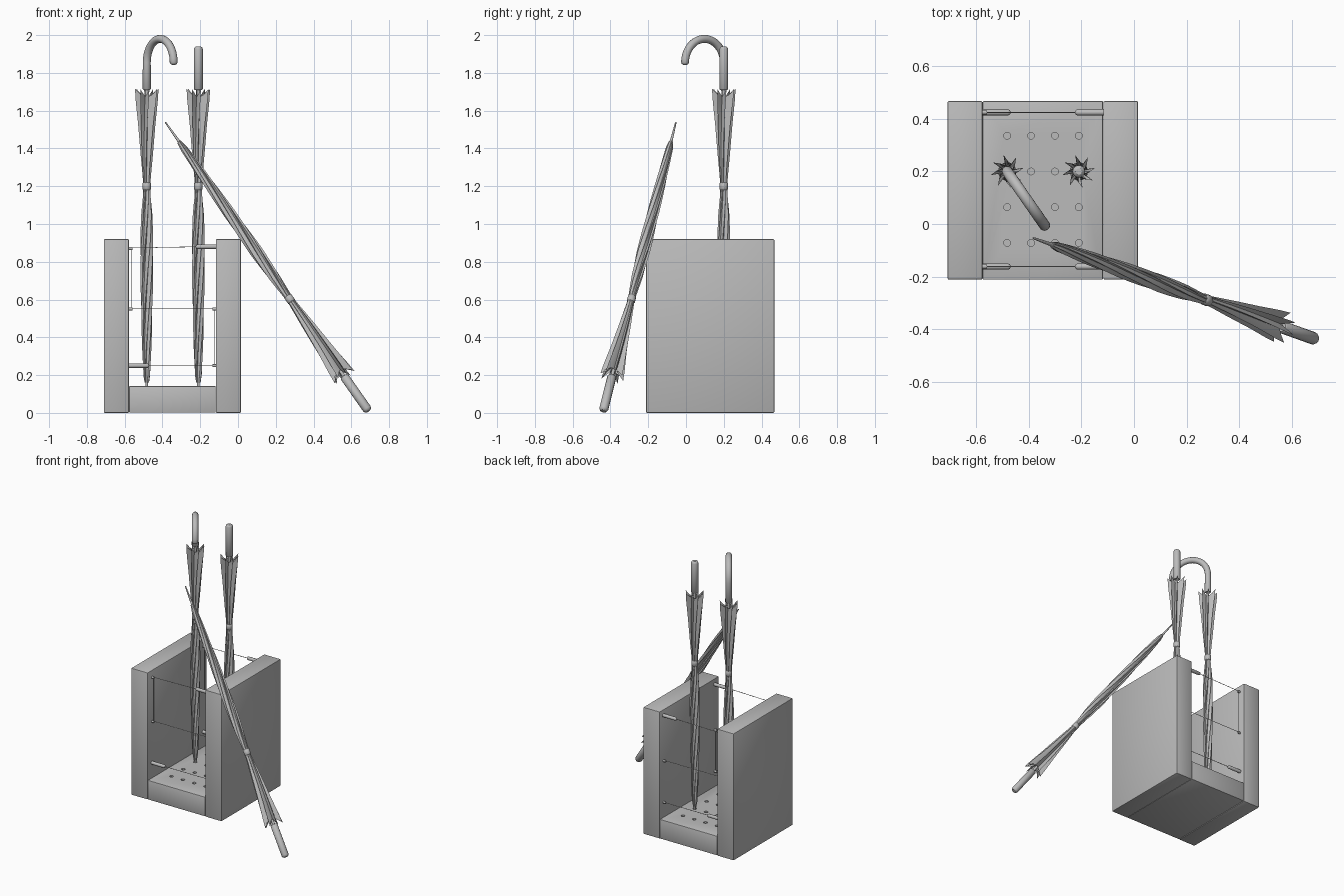
import bpy, bmesh, math
from mathutils import Vector, Matrix

if "Cube" in bpy.data.objects:
    bpy.data.objects.remove(bpy.data.objects["Cube"])

grey = bpy.data.materials.new("grey")
grey.diffuse_color = (0.5, 0.5, 0.5, 1)
grey.use_nodes = True
grey.node_tree.nodes["Principled BSDF"].inputs["Base Color"].default_value = grey.diffuse_color


def finish(ob, angle=35):
    ob.data.materials.clear()
    ob.data.materials.append(grey)
    bpy.ops.object.select_all(action='DESELECT')
    ob.select_set(True)
    bpy.context.view_layer.objects.active = ob
    bpy.ops.object.shade_smooth_by_angle(angle=math.radians(angle))
    return ob


def from_bmesh(name, bm):
    bmesh.ops.recalc_face_normals(bm, faces=bm.faces[:])
    me = bpy.data.meshes.new(name)
    bm.to_mesh(me)
    bm.free()
    ob = bpy.data.objects.new(name, me)
    bpy.context.collection.objects.link(ob)
    return ob


def box(name, x0, x1, y0, y1, z0, z1, bevel=0.006):
    bm = bmesh.new()
    bmesh.ops.create_cube(bm, size=1)
    for v in bm.verts:
        v.co = Vector(((x0 + x1) / 2 + v.co.x * (x1 - x0),
                       (y0 + y1) / 2 + v.co.y * (y1 - y0),
                       (z0 + z1) / 2 + v.co.z * (z1 - z0)))
    bmesh.ops.bevel(bm, geom=bm.edges[:], offset=bevel, segments=2,
                    profile=0.5, affect='EDGES')
    return finish(from_bmesh(name, bm))


def tube(name, points, radii, res=4, place=Matrix()):
    """Round tube through points, one radius per point."""
    cu = bpy.data.curves.new(name, 'CURVE')
    cu.dimensions = '3D'
    cu.bevel_depth = 1.0
    cu.bevel_resolution = res
    cu.use_fill_caps = True
    sp = cu.splines.new('POLY')
    sp.points.add(len(points) - 1)
    for p, co, r in zip(sp.points, points, radii):
        p.co = (*co, 1)
        p.radius = r
    ob = bpy.data.objects.new(name, cu)
    bpy.context.collection.objects.link(ob)
    ob.matrix_world = place
    bpy.ops.object.select_all(action='DESELECT')
    ob.select_set(True)
    bpy.context.view_layer.objects.active = ob
    bpy.ops.object.convert(target='MESH')
    return finish(bpy.context.view_layer.objects.active, 50)


# Stand: two tall side panels and a low base between them
Y0, Y1 = -0.212, 0.468
box("left_panel", -0.71, -0.577, Y0, Y1, 0, 0.92)
box("right_panel", -0.117, 0.016, Y0, Y1, 0, 0.92)
base = box("base", -0.576, -0.118, Y0, Y1, 0.002, 0.142, 0.004)

# Grid of drip holes in the base
bm = bmesh.new()
for i in range(4):
    for j in range(4):
        bmesh.ops.create_cone(
            bm, cap_ends=True, segments=12, radius1=0.013, radius2=0.013, depth=0.16,
            matrix=Matrix.Translation((-0.483 + i * 0.091, -0.072 + j * 0.136, 0.105)))
cutter = from_bmesh("hole_cutter", bm)
cutter.hide_render = True
mod = base.modifiers.new("holes", 'BOOLEAN')
mod.operation = 'DIFFERENCE'
mod.solver = 'EXACT'
mod.object = cutter
bpy.context.view_layer.objects.active = base
bpy.ops.object.modifier_apply(modifier="holes")
bpy.data.objects.remove(cutter)
finish(base)

# Pegs, small eyelets and zig-zag cords at the front and back of the stand
L, R = -0.577, -0.117
for tag, y in (("front", -0.162), ("back", 0.425)):
    for side, x, d, z in (("left", L, 1, 0.25), ("right", R, -1, 0.88)):
        xs = [x - d * 0.01, x + d * 0.097, x + d * 0.104, x + d * 0.107]
        tube(f"{tag}_{side}_peg", [(a, y, z) for a in xs], [0.012, 0.012, 0.009, 0.004])
    for k, (x, d, z) in enumerate(((L, 1, 0.87), (L, 1, 0.55), (R, -1, 0.55), (R, -1, 0.25))):
        tube(f"{tag}_eyelet_{k}", [(x - d * 0.005, y, z), (x + d * 0.018, y, z)],
             [0.008, 0.008], 2)
    path = [(R - 0.09, y, 0.88), (L + 0.014, y, 0.873), (L + 0.014, y, 0.555),
            (R - 0.008, y, 0.555), (R - 0.008, y, 0.25), (L + 0.1, y, 0.25)]
    tube(f"{tag}_cord", path, [0.002] * 6, 1)

# Furled umbrella in local space: ferrule at z = 0, handle end at z = 1.91
RIBS = 8
PROFILE = [  # height, outer radius, valley radius ratio
    (0.13, 0.012, 0.8), (0.17, 0.019, 0.75), (0.35, 0.026, 0.72), (0.60, 0.032, 0.7),
    (0.85, 0.035, 0.68), (1.02, 0.030, 0.7), (1.13, 0.021, 0.78), (1.17, 0.019, 0.8),
    (1.21, 0.021, 0.78), (1.33, 0.032, 0.65), (1.50, 0.046, 0.5), (1.665, 0.064, 0.33)]


def sample(h):
    for a, b in zip(PROFILE, PROFILE[1:]):
        if h <= b[0] + 1e-6:
            t = (h - a[0]) / (b[0] - a[0])
            return a[1] + (b[1] - a[1]) * t, a[2] + (b[2] - a[2]) * t
    return PROFILE[-1][1:]


def canopy(name, place):
    bm = bmesh.new()
    rings = []
    steps = 36
    for s in range(steps + 1):
        h = 0.13 + (1.665 - 0.13) * s / steps
        r, v = sample(h)
        twist = 2.6 * min(h, 1.17) + 0.9 * max(h - 1.17, 0)
        ring = []
        for k in range(RIBS):
            a = k * math.tau / RIBS + twist
            # each pleat leans over the next one like a pinwheel
            for da, q in ((0.0, v), (0.42, v + (1 - v) * 0.5), (0.66, 1.0)):
                z = h
                if s == steps:  # scalloped rim with raised rib tips
                    z += 0.02 if q == 1.0 else -0.03 * (1 - q)
                ring.append(bm.verts.new((q * r * math.cos(a + da),
                                          q * r * math.sin(a + da), z)))
        rings.append(ring)
    n = RIBS * 3
    for lo, hi in zip(rings, rings[1:]):
        for i in range(n):
            j = (i + 1) % n
            bm.faces.new((lo[i], lo[j], hi[j], hi[i]))
    bm.faces.new(rings[0])
    # fabric gathered inwards to the shaft below the rim
    tip = bm.verts.new((0, 0, 1.58))
    for i in range(n):
        bm.faces.new((rings[-1][i], rings[-1][(i + 1) % n], tip))
    ob = from_bmesh(name, bm)
    ob.matrix_world = place
    finish(ob, 30)


def umbrella(tag, place, hook=None):
    canopy(f"{tag}_canopy", place)
    tube(f"{tag}_ferrule", [(0, 0, 0), (0, 0, 0.005), (0, 0, 0.15)],
         [0.002, 0.004, 0.008], 3, place)
    tube(f"{tag}_shaft", [(0, 0, 1.5), (0, 0, 1.70)], [0.009, 0.009], 3, place)
    tube(f"{tag}_tie", [(0, 0, 1.15), (0, 0, 1.154), (0, 0, 1.186), (0, 0, 1.19)],
         [0.018, 0.022, 0.022, 0.018], 4, place)
    start = [(0, 0, 1.68), (0, 0, 1.685)]
    if hook is None:  # straight grip
        pts = start + [(0, 0, 1.895), (0, 0, 1.905), (0, 0, 1.91)]
        rad = [0.019, 0.024, 0.024, 0.020, 0.012]
    else:  # crook grip bending along the hook direction
        c, cz = 0.125, 1.825
        arc = [(c - c * math.cos(t), cz + c * math.sin(t))
               for t in (math.pi * i / 20 for i in range(21))]
        arc += [(2 * c, cz - 0.008), (2 * c, cz - 0.012)]
        pts = start + [(hook.x * d, hook.y * d, z) for d, z in arc]
        rad = [0.017, 0.022] + [0.021] * 21 + [0.017, 0.010]
    tube(f"{tag}_handle", pts, rad, 5, place)


# Two umbrellas standing in the holes, one leaning on the outside
umbrella("crook_umbrella", Matrix.Translation((-0.483, 0.2, 0.03)),
         Vector((0.57, -0.82)))
umbrella("straight_umbrella", Matrix.Translation((-0.21, 0.2, 0.03)))
tip, end = Vector((-0.385, -0.053, 1.54)), Vector((0.688, -0.437, 0.014))
lean = (end - tip).to_track_quat('Z', 'Y').to_matrix().to_4x4()
umbrella("leaning_umbrella", Matrix.Translation(tip) @ lean)
